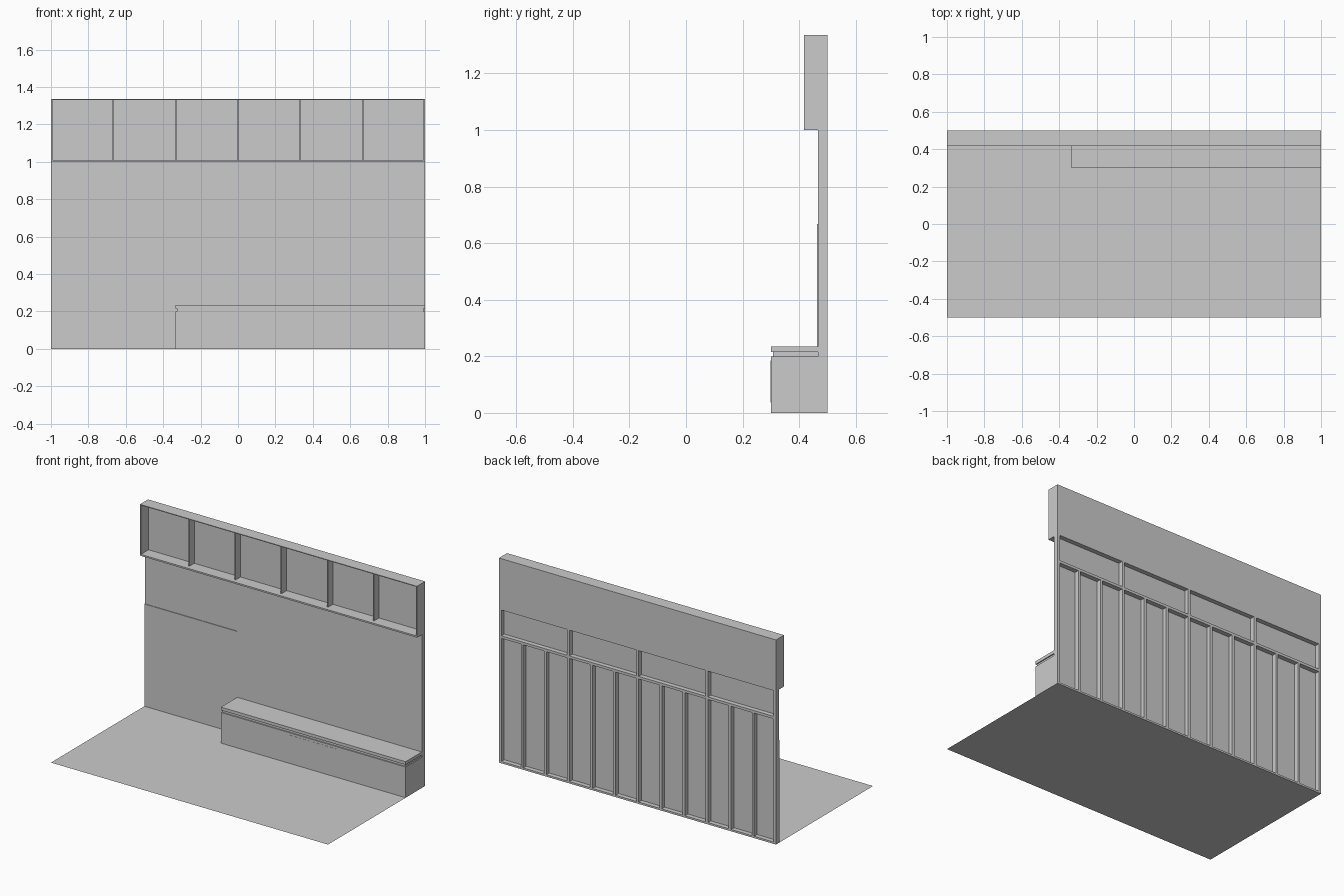
import bpy
import bmesh

if "Cube" in bpy.data.objects:
    bpy.data.objects.remove(bpy.data.objects["Cube"])


def box(name, x, y, z):
    """Box spanning the given (min, max) ranges."""
    bm = bmesh.new()
    bmesh.ops.create_cube(bm, size=1)
    for v in bm.verts:
        v.co = [r[0] if c < 0 else r[1] for c, r in zip(v.co, (x, y, z))]
    me = bpy.data.meshes.new(name)
    bm.to_mesh(me)
    bm.free()
    ob = bpy.data.objects.new(name, me)
    bpy.context.collection.objects.link(ob)
    return ob


def uprights(name, bays, w, y, z):
    """Evenly spaced vertical boards; the end ones sit inside x = -1..1."""
    for i in range(bays + 1):
        c = -1 + 2 * i / bays
        c = max(-1 + w / 2, min(1 - w / 2, c))
        box(f"{name}_{i}", (c - w / 2, c + w / 2), y, z)


FULL = (-1, 1)
WALL = 0.467
BACK = 0.5
T = 0.017

# Floor sheet
bpy.ops.mesh.primitive_plane_add(size=1)
floor = bpy.context.object
floor.name = "floor"
for v in floor.data.vertices:
    v.co.x *= 2

# Wall facing and the slightly raised lower left panel
box("wall_sheet", FULL, (WALL, WALL + 0.003), (0, 1))
box("raised_wall_panel", (-1, -0.333), (0.463, WALL), (0, 0.667))

# Timber frame behind the wall
frame_y = (WALL + 0.003, BACK)
box("bottom_plate", FULL, frame_y, (0, 0.012))
box("middle_rail", FULL, frame_y, (0.815, 0.832))
uprights("lower_stud", 12, T, frame_y, (0.012, 0.815))
uprights("upper_stud", 4, T, frame_y, (0.832, 1.0))

# Overhead box, open to the front
Z0, Z1, Y0 = 1.0, 1.335, 0.417
box("header_bottom", FULL, (Y0, BACK), (Z0, Z0 + 0.01))
box("header_top", FULL, (Y0, BACK), (Z1 - 0.005, Z1))
box("header_back", FULL, (BACK - 0.004, BACK), (Z0, Z1))
for side, x in (("left", (-1, -0.993)), ("right", (0.993, 1))):
    box(f"header_end_{side}", x, (Y0, BACK), (Z0, Z1))
for i in range(1, 6):
    c = -1 + i / 3
    box(f"header_divider_{i}", (c - 0.004, c + 0.004),
        (0.445, BACK - 0.004), (Z0 + 0.01, Z1 - 0.005))

# Bench with a shadow gap under the seat
box("bench_base", (-0.333, 1), (0.3, WALL), (0, 0.2))
box("bench_shadow_gap", (-0.326, 0.993), (0.307, WALL), (0.2, 0.215))
box("bench_seat", (-0.333, 1), (0.3, WALL), (0.215, 0.235))
box("bench_vent_panel", (0.15, 0.515), (0.299, 0.3), (0.037, 0.185))
